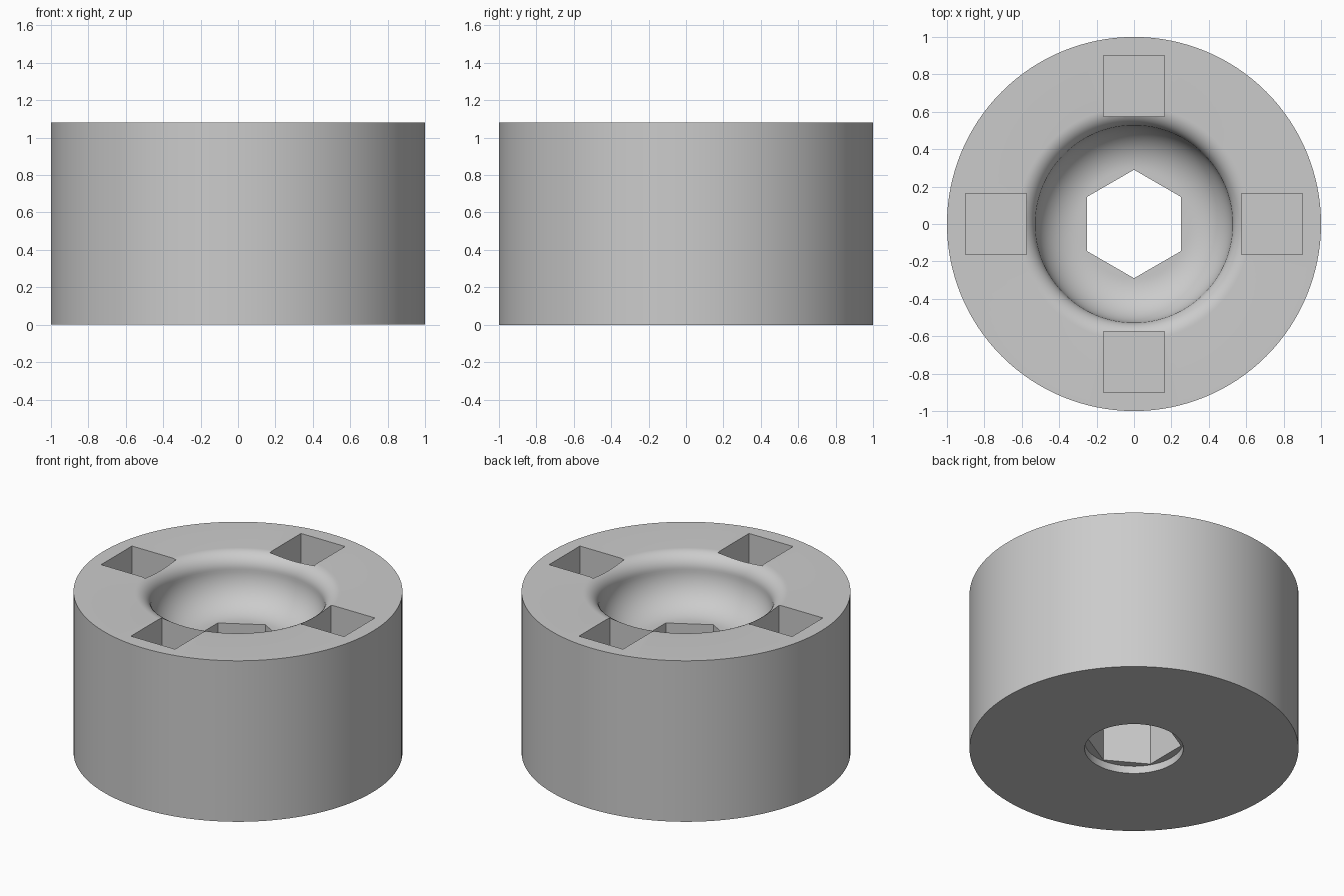
import bpy, bmesh, math
from math import cos, sin, pi, radians
from mathutils import Matrix

old = bpy.data.objects.get("Cube")
if old:
    bpy.data.objects.remove(old, do_unlink=True)

HEIGHT = 1.08
NECK_R, NECK_Z = 0.527, 0.98
LIP = HEIGHT - NECK_Z      # rounded lip radius
BOWL = 0.235               # bowl fillet radius
RECESS = 0.05              # depth of the round recess below

grey = bpy.data.materials.new("plain grey")
grey.use_nodes = True
colour = (0.6, 0.6, 0.6, 1)
grey.diffuse_color = colour
grey.node_tree.nodes["Principled BSDF"].inputs["Base Color"].default_value = colour


def make_object(name, bm):
    bmesh.ops.recalc_face_normals(bm, faces=bm.faces)
    mesh = bpy.data.meshes.new(name)
    bm.to_mesh(mesh)
    bm.free()
    mesh.materials.append(grey)
    obj = bpy.data.objects.new(name, mesh)
    bpy.context.collection.objects.link(obj)
    return obj


def arc(cx, cz, r, start, end, steps):
    angles = [radians(start + (end - start) * i / steps) for i in range(steps + 1)]
    return [(cx + r * cos(a), cz + r * sin(a)) for a in angles]


# Body: one turned profile with rounded lip, bowl and underside recess
profile = [(0, RECESS), (0.3, RECESS), (0.3, 0), (1, 0), (1, HEIGHT)]
profile += arc(NECK_R + LIP, NECK_Z, LIP, 90, 180, 12)
profile += arc(NECK_R - BOWL, NECK_Z, BOWL, 0, -90, 20)[1:]
profile += [(0, NECK_Z - BOWL)]

bm = bmesh.new()
verts = [bm.verts.new((r, 0, z)) for r, z in profile]
edges = [bm.edges.new(pair) for pair in zip(verts, verts[1:])]
bmesh.ops.spin(bm, geom=verts + edges, cent=(0, 0, 0), axis=(0, 0, 1),
               angle=2 * pi, steps=128, use_merge=True)
bmesh.ops.remove_doubles(bm, verts=bm.verts, dist=1e-5)
body = make_object("round_body", bm)

# Hexagonal through hole, corners along y
bm = bmesh.new()
bmesh.ops.create_cone(bm, cap_ends=True, segments=6, radius1=0.29, radius2=0.29, depth=3,
                      matrix=Matrix.Rotation(pi / 2, 4, 'Z'))
# make sure the corners lie on the y axis
if max(v.co.x for v in bm.verts) > 0.28:
    bmesh.ops.rotate(bm, verts=bm.verts, matrix=Matrix.Rotation(pi / 6, 3, 'Z'))
cutters = [make_object("hex_hole_cutter", bm)]

# Four square pockets around the rim
SIDE, DEPTH = 0.327, 0.33
for i in range(4):
    bm = bmesh.new()
    bmesh.ops.create_cube(bm, size=1)
    bmesh.ops.scale(bm, vec=(SIDE, SIDE, 2 * DEPTH), verts=bm.verts)
    bmesh.ops.translate(bm, vec=(0.738, 0, HEIGHT), verts=bm.verts)
    bmesh.ops.rotate(bm, verts=bm.verts, matrix=Matrix.Rotation(i * pi / 2, 3, 'Z'))
    cutters.append(make_object("pocket_cutter", bm))

# Cut the openings, then smooth the turned surfaces
bpy.ops.object.select_all(action='DESELECT')
bpy.context.view_layer.objects.active = body
body.select_set(True)
for cutter in cutters:
    cutter.hide_render = True
    mod = body.modifiers.new("cut", 'BOOLEAN')
    mod.operation = 'DIFFERENCE'
    mod.solver = 'EXACT'
    mod.object = cutter
    bpy.ops.object.modifier_apply(modifier=mod.name)
    bpy.data.objects.remove(cutter, do_unlink=True)
bpy.ops.object.shade_smooth_by_angle(angle=radians(30))
